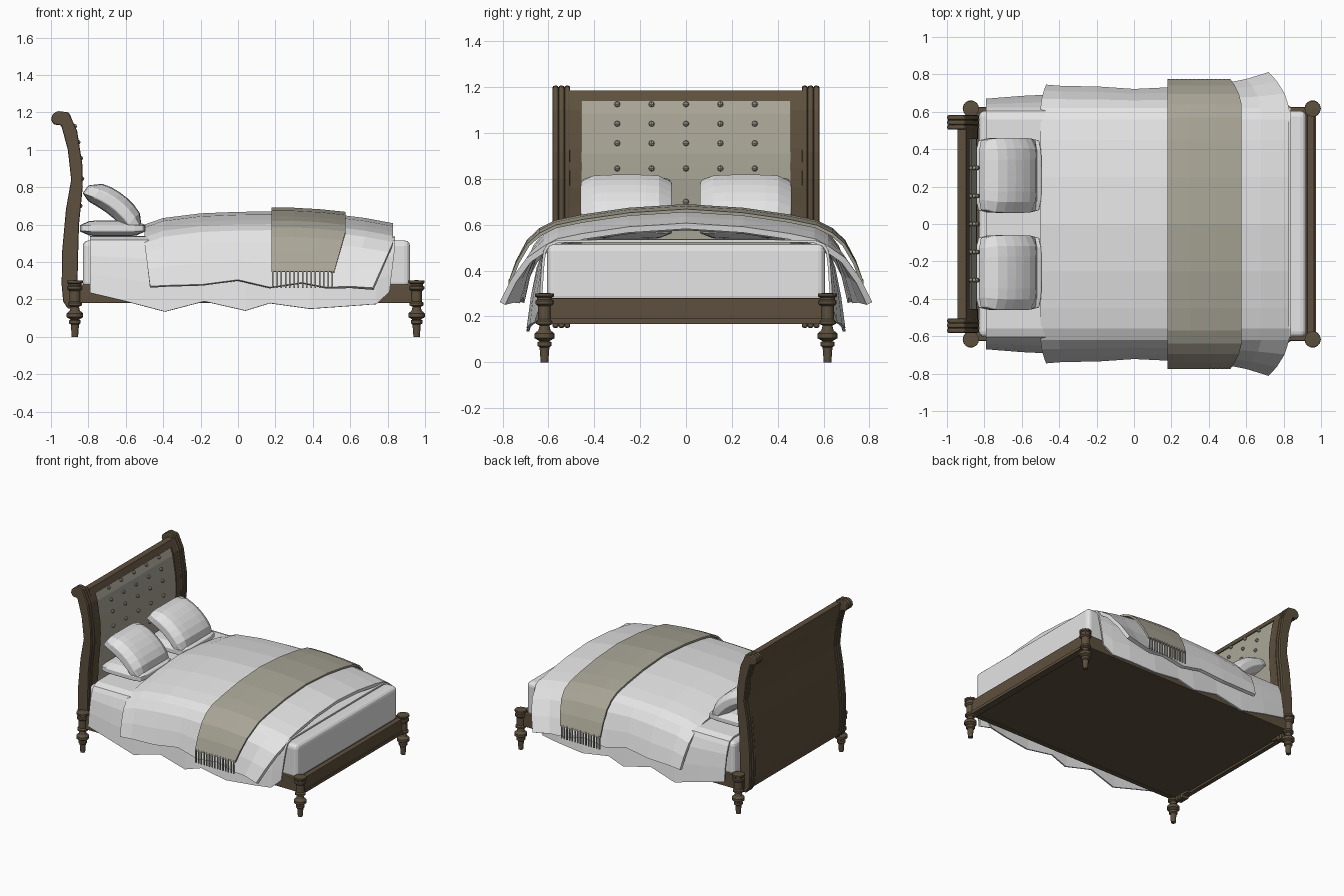
import bpy, bmesh, math
from mathutils import Vector, Matrix

if "Cube" in bpy.data.objects:
    bpy.data.objects.remove(bpy.data.objects["Cube"])


def material(name, rgb):
    m = bpy.data.materials.new(name)
    m.diffuse_color = (*rgb, 1)
    m.use_nodes = True
    m.node_tree.nodes["Principled BSDF"].inputs["Base Color"].default_value = m.diffuse_color
    return m


WOOD = material("dark_wood", (0.11, 0.08, 0.047))
LINEN = material("white_linen", (0.78, 0.78, 0.78))
TAUPE = material("taupe_fabric", (0.40, 0.38, 0.31))


def finish(name, bm, mat, fix=True):
    if fix:
        bmesh.ops.recalc_face_normals(bm, faces=bm.faces[:])
    me = bpy.data.meshes.new(name)
    bm.to_mesh(me)
    bm.free()
    me.materials.append(mat)
    ob = bpy.data.objects.new(name, me)
    bpy.context.collection.objects.link(ob)
    return ob


def bevel(ob, width, segments=2):
    m = ob.modifiers.new("bevel", "BEVEL")
    m.width, m.segments, m.limit_method = width, segments, 'ANGLE'
    return ob


def add_box(bm, x0, x1, y0, y1, z0, z1):
    r = bmesh.ops.create_cube(bm, size=1)
    for v in r["verts"]:
        v.co = Vector(((x0 + x1) / 2 + v.co.x * (x1 - x0),
                       (y0 + y1) / 2 + v.co.y * (y1 - y0),
                       (z0 + z1) / 2 + v.co.z * (z1 - z0)))


def box(name, mat, *dims):
    bm = bmesh.new()
    add_box(bm, *dims)
    return finish(name, bm, mat)


def slab(name, mat, pts, y0, y1):
    """Extrude a closed xz outline along y."""
    bm = bmesh.new()
    f = bm.faces.new([bm.verts.new((x, y0, z)) for x, z in pts])
    r = bmesh.ops.extrude_face_region(bm, geom=[f])
    for v in r["geom"]:
        if isinstance(v, bmesh.types.BMVert):
            v.co.y = y1
    return finish(name, bm, mat)


def lerp(table, t):
    for (a, va), (b, vb) in zip(table, table[1:]):
        if t <= b:
            return va + (vb - va) * (max(t, a) - a) / (b - a)
    return table[-1][1]


# Headboard S-curve: x of the front and back surface by height
FRONT = [(.15, -.86), (.4, -.856), (.6, -.85), (.7, -.84), (.8, -.83), (.92, -.832), (1.1, -.86), (1.2, -.9)]
BACK = [(.15, -.91), (.19, -.935), (.28, -.943), (.46, -.94), (.68, -.92), (.84, -.892), (1.0, -.91),
        (1.13, -.945), (1.2, -.95)]


def curve_outline(z0, z1, fo, thick=None, n=12):
    zs = [z0 + (z1 - z0) * i / n for i in range(n + 1)]
    f = [(lerp(FRONT, z) - fo, z) for z in zs]
    b = [((lerp(FRONT, z) - fo - thick) if thick else lerp(BACK, z) + .006, z) for z in zs]
    return f + b[::-1]


slab("headboard_panel", WOOD, curve_outline(.17, 1.185, .024), -.51, .51)
slab("headboard_top_rail", WOOD, curve_outline(1.14, 1.185, .003, None, 3), -.51, .51)
slab("headboard_upholstery", TAUPE, curve_outline(.45, 1.14, .01, .025), -.455, .455)

# Scrolled side ribs and flat inner stiles
scroll = [(x, z) for z, x in FRONT[:-1]] + [(-.905, 1.2), (-.965, 1.207), (-.992, 1.19), (-1, 1.16), (-.985, 1.135)] \
    + [(x, z) for z, x in BACK[-2::-1]]
for s, side in ((-1, "right"), (1, "left")):
    slab("headboard_stile_" + side, WOOD, curve_outline(.17, 1.185, .003), s * .455, s * .51)
    for k in range(3):
        y = .505 + k * .0255
        bevel(slab(f"headboard_rib_{side}_{k}", WOOD, scroll, s * y, s * (y + .0255)), .008)

# Tufting buttons
bm = bmesh.new()
for z in (1.125, 1.04, .955, .845, .70):
    for k in range(-2, 3):
        bmesh.ops.create_uvsphere(bm, u_segments=8, v_segments=4, radius=.013,
                                  matrix=Matrix.Translation((lerp(FRONT, z) - .004, k * .15, z)))
finish("headboard_buttons", bm, TAUPE)

# Rails and base
box("bed_base", WOOD, -.9, .94, -.6, .6, .185, .27)
for s, side in ((-1, "right"), (1, "left")):
    bevel(box("side_rail_" + side, WOOD, -.87, .95, min(s * .59, s * .625), max(s * .59, s * .625), .18, .28), .005)
bevel(box("foot_rail", WOOD, .925, .965, -.61, .61, .18, .28), .005)
box("foot_rail_moulding", WOOD, .92, .972, -.61, .61, .168, .19)

# Turned legs
LEG = [(.0, 0), (.017, 0), (.022, .065), (.031, .072), (.031, .088), (.022, .092), (.044, .105), (.044, .125), (.027, .14),
       (.022, .16), (.038, .168), (.038, .18), (.029, .188), (.029, .245), (.041, .255), (.041, .268),
       (.034, .273), (.034, .282), (.043, .288), (.043, .3), (0, .303)]
for x, end in ((-.872, "head"), (.955, "foot")):
    for s, side in ((-1, "right"), (1, "left")):
        bm = bmesh.new()
        vs = [bm.verts.new((r, 0, z)) for r, z in LEG]
        es = [bm.edges.new(p) for p in zip(vs, vs[1:])]
        bmesh.ops.spin(bm, geom=vs + es, axis=(0, 0, 1), cent=(0, 0, 0), steps=14, angle=2 * math.pi)
        bmesh.ops.remove_doubles(bm, verts=bm.verts[:], dist=.0005)
        bmesh.ops.translate(bm, verts=bm.verts[:], vec=(x, s * .617, 0))
        finish(f"{end}_leg_{side}", bm, WOOD)

# Mattress
bevel(box("mattress", LINEN, -.83, .92, -.605, .605, .26, .515), .03, 3)


def drape(name, mat, section, stations, thick):
    """Cloth over the bed: section = (y, drop) over the top, stations = (x_top, x_hem, z_mid, y_hem, z_hem)."""
    bm = bmesh.new()
    rows = []
    for xt, xh, zc, yh, zh in stations:
        half = [(xt, y, zc - d) for y, d in section]
        ys, zs = section[-1][0], zc - section[-1][1]
        for fy, fz in ((.4, .22), (.75, .6), (1, 1)):
            half.append((xt + (xh - xt) * fz, ys + (yh - ys) * fy, zs + (zh - zs) * fz))
        pts = [(x, -y, z) for x, y, z in half[:0:-1]] + half
        rows.append([bm.verts.new(p) for p in pts])
    for a, b in zip(rows, rows[1:]):
        for j in range(len(a) - 1):
            bm.faces.new((a[j], b[j], b[j + 1], a[j + 1]))
    ob = finish(name, bm, mat, False)
    m = ob.modifiers.new("thickness", "SOLIDIFY")
    m.thickness, m.offset = thick, -1
    return ob


# Under blanket with a wavy hem
hem = [(-.79, .67, .235), (-.6, .685, .19), (-.39, .695, .135), (-.18, .68, .19), (.04, .695, .14),
       (.17, .685, .18), (.385, .695, .15), (.6, .68, .165), (.74, .66, .175)]
drape("under_blanket", LINEN, [(0, 0), (.3, 0), (.56, .002), (.605, .02), (.622, .05)],
      [(x, x, .538, y, z) for x, y, z in hem] + [(.84, .81, .535, .64, .24)], .012)

# Duvet, flared at the foot corners
drape("duvet", LINEN, [(0, 0), (.25, .016), (.45, .045), (.56, .068), (.62, .1)],
      [(-.5, -.47, .6, .745, .27), (-.4, -.38, .635, .738, .275), (-.2, -.19, .66, .735, .28), (0, 0, .668, .722, .305),
       (.18, .17, .67, .73, .265), (.35, .34, .67, .735, .29), (.52, .47, .655, .75, .265),
       (.68, .6, .635, .775, .27), (.83, .72, .607, .812, .262)], .026)

# Throw and its fringe
drape("throw_blanket", TAUPE, [(0, 0), (.25, .016), (.45, .045), (.57, .07), (.64, .105)],
      [(.18, .18, .69, .775, .35), (.3, .28, .69, .775, .35), (.44, .4, .682, .775, .35),
       (.575, .515, .668, .775, .35)], .014)
bm = bmesh.new()
for s in (-1, 1):
    for k in range(15):
        x = .187 + k * .0227
        add_box(bm, x - .004, x + .004, s * .771 - .004, s * .771 + .004, .26, .36)
finish("throw_fringe", bm, TAUPE)


def pillow(name, centre, size, tilt, bend):
    bm = bmesh.new()
    bmesh.ops.create_cube(bm, size=2)
    bmesh.ops.subdivide_edges(bm, edges=bm.edges[:], cuts=6, use_grid_fill=True)
    rot = Matrix.Rotation(tilt, 4, 'Y')
    for v in bm.verts:
        u, w, h = v.co
        puff = .4 + .6 * math.sqrt(max(0, (1 - u ** 4) * (1 - w ** 4)))
        p = Vector((u * (1 - .07 * w ** 6) * size[0] / 2, w * (1 - .07 * u ** 6) * size[1] / 2,
                    h * puff * size[2] / 2 - bend * (u * u - .4)))
        v.co = rot @ p + Vector(centre)
    return bevel(finish(name, bm, LINEN), .006)


# Pillows: a flat one and a leaning one on each side
for s, side in ((-1, "right"), (1, "left")):
    pillow("flat_pillow_" + side, (-.67, s * .26, .58), (.35, .4, .085), 0, 0)
    pillow("leaning_pillow_" + side, (-.66, s * .26, .695), (.36, .4, .13), math.radians(38), .035)
